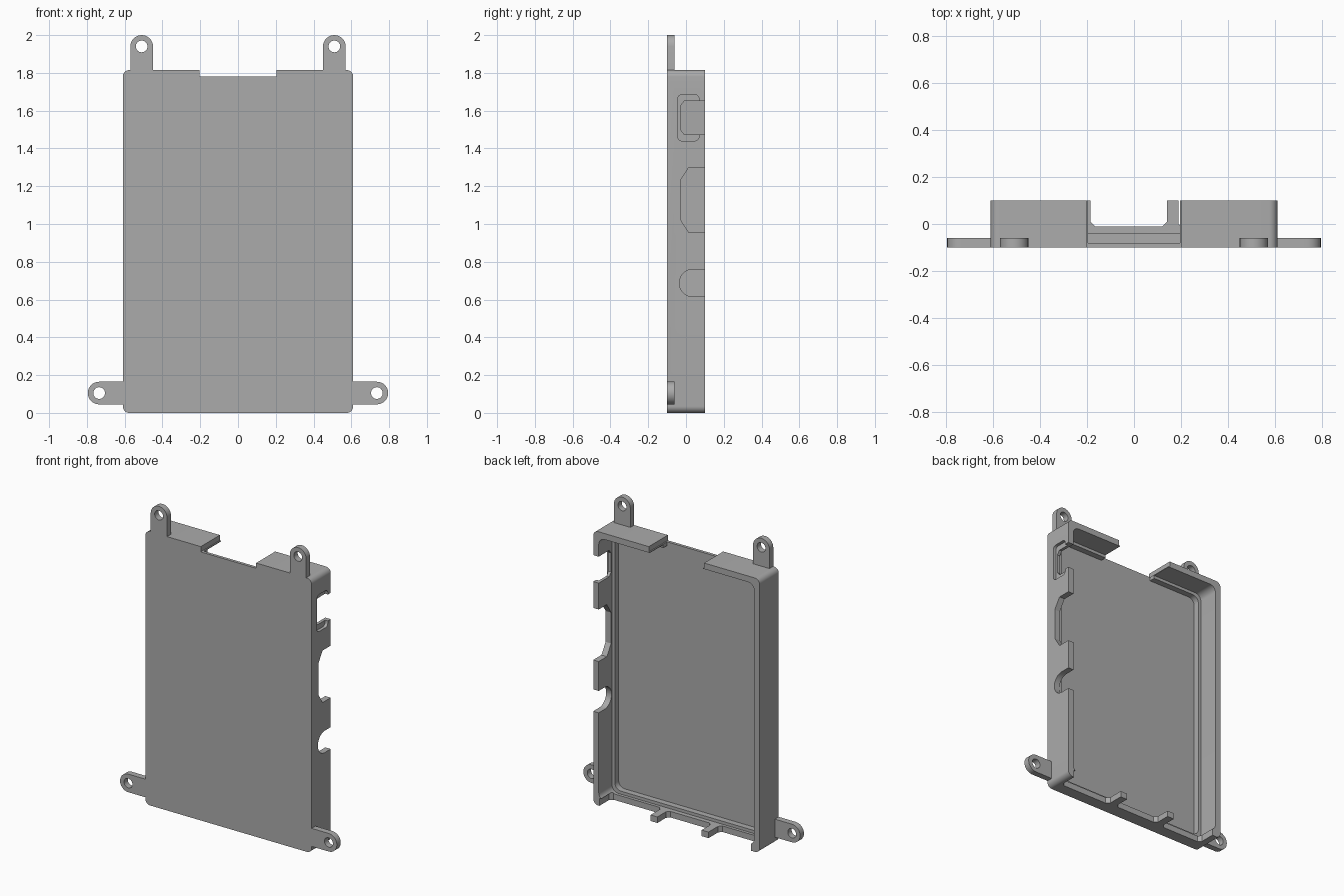
import bpy, bmesh
from math import sin, cos, pi

cube = bpy.data.objects.get("Cube")
if cube:
    bpy.data.objects.remove(cube, do_unlink=True)

grey = bpy.data.materials.new("plain_grey")
GREY = (0.41, 0.41, 0.41, 1)
grey.use_nodes = True
grey.diffuse_color = GREY
grey.node_tree.nodes["Principled BSDF"].inputs["Base Color"].default_value = GREY

# Which world position a profile point (u, v) at depth d takes
PLANES = {
    "xz": lambda u, v, d: (u, d, v),
    "yz": lambda u, v, d: (d, u, v),
    "xy": lambda u, v, d: (u, v, d),
}


def rounded(u0, u1, v0, v1, ru, rv=None, steps=8):
    """Rectangle with rounded corners; one step gives chamfers."""
    rv = rv or ru
    centres = [(u1 - ru, v1 - rv), (u0 + ru, v1 - rv),
               (u0 + ru, v0 + rv), (u1 - ru, v0 + rv)]
    points = []
    for corner, (cu, cv) in enumerate(centres):
        for i in range(steps + 1):
            a = (corner + i / steps) * pi / 2
            points.append((cu + ru * cos(a), cv + rv * sin(a)))
    return points


def box(u0, u1, v0, v1):
    return [(u0, v0), (u1, v0), (u1, v1), (u0, v1)]


def circle(cu, cv, r, n=32):
    return [(cu + r * cos(2 * pi * i / n), cv + r * sin(2 * pi * i / n)) for i in range(n)]


def prism(name, plane, points, d0, d1):
    bm = bmesh.new()
    low = [bm.verts.new(PLANES[plane](u, v, d0)) for u, v in points]
    high = [bm.verts.new(PLANES[plane](u, v, d1)) for u, v in points]
    bm.faces.new(low)
    bm.faces.new(high)
    for i in range(len(points)):
        j = (i + 1) % len(points)
        bm.faces.new((low[i], low[j], high[j], high[i]))
    bmesh.ops.recalc_face_normals(bm, faces=bm.faces)
    mesh = bpy.data.meshes.new(name)
    bm.to_mesh(mesh)
    bm.free()
    mesh.materials.append(grey)
    obj = bpy.data.objects.new(name, mesh)
    bpy.context.collection.objects.link(obj)
    return obj


def select(obj):
    bpy.ops.object.select_all(action="DESELECT")
    obj.select_set(True)
    bpy.context.view_layer.objects.active = obj


def cut(obj, plane, points, d0, d1):
    cutter = prism("cutter", plane, points, d0, d1)
    cutter.hide_render = True
    mod = obj.modifiers.new("cut", "BOOLEAN")
    mod.operation, mod.solver, mod.object = "DIFFERENCE", "EXACT", cutter
    select(obj)
    bpy.ops.object.modifier_apply(modifier=mod.name)
    bpy.data.objects.remove(cutter, do_unlink=True)


def finish(obj):
    select(obj)
    bpy.ops.object.shade_smooth_by_angle(angle=pi / 6)


HALF, TOP, FRONT, BACK = 0.61, 1.815, -0.10, 0.10
WALL, LEDGE = 0.04, 0.06

# Tray with a stepped cavity: walls, then a ledge around the floor
tray = prism("tray", "xz", rounded(-HALF, HALF, 0, TOP, 0.035), FRONT, BACK)
for inset, floor in ((WALL, -0.04), (LEDGE, -0.08)):
    cut(tray, "xz", rounded(inset - HALF, HALF - inset, inset, TOP - inset, 0.045), floor, 0.3)

# Card slot in the top wall
cut(tray, "xz", box(-0.203, 0.203, 1.78, 2), -0.2, 0.3)
cut(tray, "xz", box(-0.195, 0.195, 1.7, 2), -0.08, 0.3)

# Openings in the bottom wall, leaving two prongs between them
for x0, x1, depth in ((-0.545, -0.235, -0.02), (-0.185, 0.14, -0.01), (0.19, 0.565, -0.02)):
    cut(tray, "xy", rounded(x0, x1, depth, 0.3, 0.02, steps=1), -0.1, 0.05)

# Ports in the left wall: recessed plug, wide plug, round jack
cut(tray, "yz", rounded(-0.045, 0.07, 1.44, 1.685, 0.025), 0.59, 0.7)
cut(tray, "yz", rounded(-0.03, 0.3, 1.475, 1.65, 0.02, 0.025, steps=1), 0.5, 0.7)
cut(tray, "yz", rounded(-0.03, 0.3, 0.955, 1.30, 0.045, 0.07, steps=1), 0.5, 0.7)
cut(tray, "yz", rounded(-0.035, 0.3, 0.615, 0.76, 0.072), 0.5, 0.7)
finish(tray)

# Mounting tabs with screw holes
R, HOLE, TAB_BACK = 0.06, 0.031, -0.06
for side, s in (("left", 1), ("right", -1)):
    top_x, side_x, top_z, side_z = 0.51 * s, 0.735 * s, 1.94, 0.105
    arc = [(R * cos(pi * i / 16), R * sin(pi * i / 16)) for i in range(17)]
    upper = [(top_x + a, top_z + b) for a, b in arc]
    upper += [(top_x - R, 1.80), (top_x + R, 1.80)]
    lower = [(side_x + s * b, side_z + a) for a, b in arc]
    lower += [(0.60 * s, side_z - R), (0.60 * s, side_z + R)]
    for name, outline, hole in (("top_tab_", upper, (top_x, top_z)),
                                ("side_tab_", lower, (side_x, side_z))):
        tab = prism(name + side, "xz", outline, FRONT, TAB_BACK)
        cut(tab, "xz", circle(*hole, HOLE), -0.2, 0.2)
        finish(tab)
